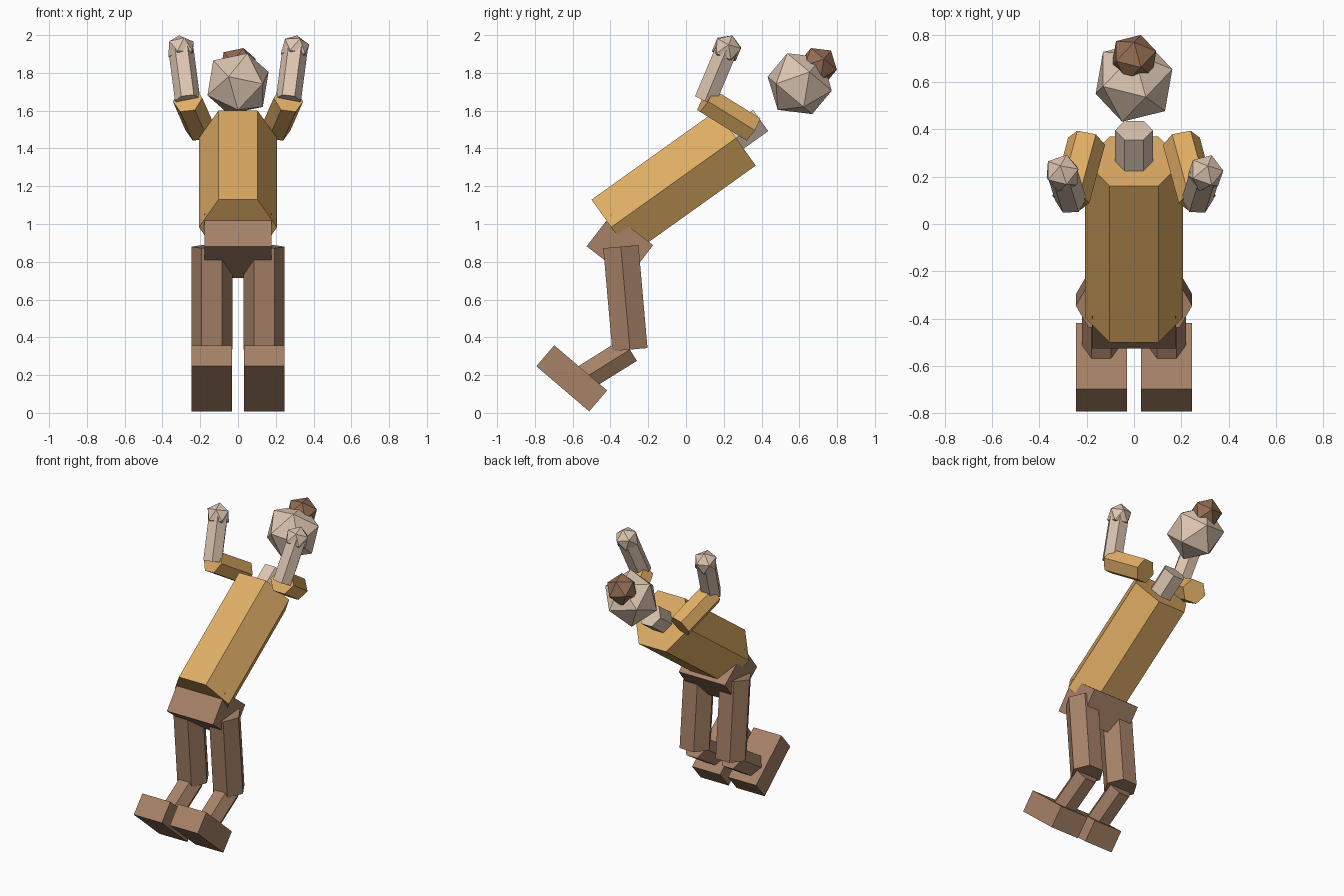
import bpy
import bmesh
from math import radians, sin, cos
from mathutils import Vector, Matrix

cube = bpy.data.objects.get("Cube")
if cube:
    bpy.data.objects.remove(cube, do_unlink=True)


def make_material(name, rgb):
    mat = bpy.data.materials.new(name)
    mat.use_nodes = True
    color = (*rgb, 1.0)
    mat.diffuse_color = color
    mat.node_tree.nodes["Principled BSDF"].inputs["Base Color"].default_value = color
    return mat


skin = make_material("skin", (0.72, 0.56, 0.44))
shirt = make_material("tan_shirt", (0.74, 0.42, 0.13))
trousers = make_material("brown_trousers", (0.38, 0.22, 0.135))
hair = make_material("brown_hair", (0.29, 0.15, 0.085))


def frame(center, axis):
    """Local z follows the axis while local x stays close to world x."""
    z = Vector(axis).normalized()
    x = Vector((1, 0, 0))
    x = (x - z * x.dot(z)).normalized()
    y = z.cross(x)
    rot = Matrix((x, y, z)).transposed().to_4x4()
    return Matrix.Translation(Vector(center)) @ rot


def add_object(name, bm, matrix, mat):
    mesh = bpy.data.meshes.new(name)
    bm.to_mesh(mesh)
    bm.free()
    mesh.materials.append(mat)
    obj = bpy.data.objects.new(name, mesh)
    obj.matrix_world = matrix
    bpy.context.collection.objects.link(obj)
    return obj


def limb(name, start, end, radius, mat):
    """Six-sided prism between two joints."""
    a, b = Vector(start), Vector(end)
    bm = bmesh.new()
    bmesh.ops.create_cone(bm, cap_ends=True, segments=6, radius1=radius,
                          radius2=radius, depth=(b - a).length,
                          matrix=Matrix.Rotation(radians(90), 4, "Z"))
    # Turn the prism so that two edges lie on the local x axis
    first = max(bm.verts, key=lambda v: v.co.x)
    if abs(first.co.y) > radius * 0.1:
        bmesh.ops.rotate(bm, verts=bm.verts, matrix=Matrix.Rotation(radians(30), 3, "Z"))
    return add_object(name, bm, frame((a + b) / 2, b - a), mat)


def ball(name, center, axis, radius, mat):
    """Twenty-faced ball."""
    bm = bmesh.new()
    bmesh.ops.create_icosphere(bm, subdivisions=1, radius=radius)
    return add_object(name, bm, frame(center, axis), mat)


def box(name, center, size, tilt, mat):
    bm = bmesh.new()
    bmesh.ops.create_cube(bm, size=1)
    bmesh.ops.scale(bm, vec=size, verts=bm.verts)
    return add_object(name, bm, Matrix.Translation(center)
                      @ Matrix.Rotation(radians(tilt), 4, "X"), mat)


# Body, bent over at the waist
chest_top = Vector((0, 0.265, 1.455))
waist = Vector((0, -0.396, 0.983))
spine = (chest_top - waist).normalized()
limb("torso", waist, chest_top, 0.207, shirt)
limb("neck", chest_top - spine * 0.03, chest_top + spine * 0.16, 0.08, skin)
box("pelvis", (0, -0.35, 0.885), (0.355, 0.275, 0.22), -37.7, trousers)

# Head and hair bun
head_axis = (0, sin(radians(40)), cos(radians(40)))
ball("head", (0, 0.602, 1.743), head_axis, 0.181, skin)
ball("hair_bun", (0, 0.70, 1.838), head_axis, 0.105, hair)

# Arms and legs
for side, s in (("left", 1), ("right", -1)):
    shoulder = Vector((s * 0.20, 0.35, 1.505))
    elbow = Vector((s * 0.267, 0.103, 1.658))
    wrist = Vector((s * 0.302, 0.215, 1.925))
    limb(side + "_upper_arm", shoulder, elbow, 0.08, shirt)
    limb(side + "_forearm", elbow, wrist, 0.067, skin)
    ball(side + "_hand", wrist, wrist - elbow, 0.08, skin)

    hip = Vector((s * 0.138, -0.345, 0.88))
    knee = Vector((s * 0.138, -0.297, 0.335))
    ankle = knee + Vector((0, -0.85, -0.53)) * 0.29
    limb(side + "_thigh", hip, knee, 0.108, trousers)
    limb(side + "_shin", knee, ankle, 0.081, trousers)
    box(side + "_foot", (s * 0.138, -0.605, 0.183), (0.215, 0.368, 0.146), -40.5, trousers)
